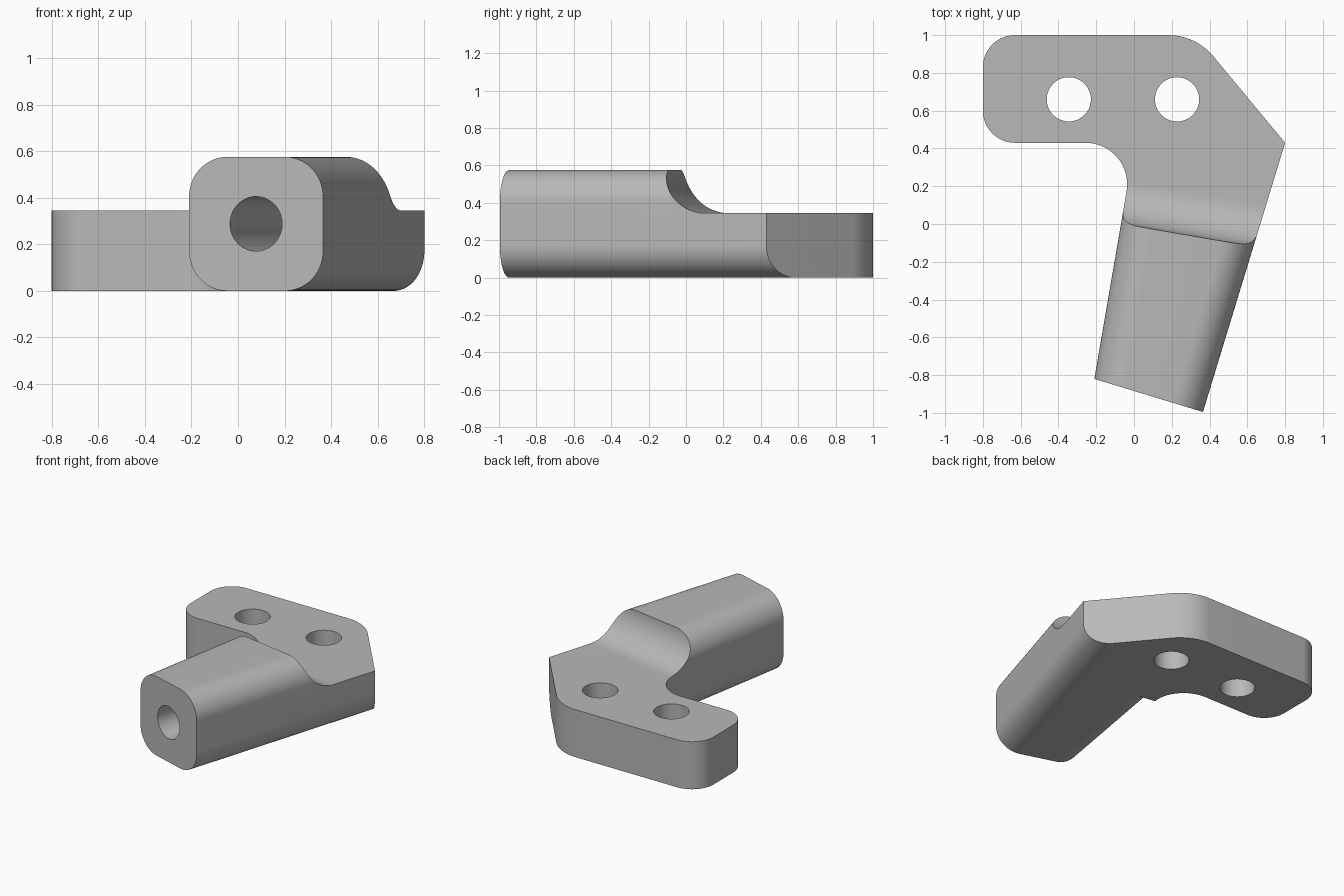
import bpy, bmesh
from math import sin, cos, pi, radians
from mathutils import Vector

cube = bpy.data.objects.get("Cube")
if cube:
    bpy.data.objects.remove(cube)

HEIGHT, PLATE, ROUND, SCOOP, HOLE = 0.575, 0.345, 0.17, 0.23, 0.117

grey = bpy.data.materials.new("light grey")
grey.use_nodes = True
colour = (0.48, 0.48, 0.48, 1)
grey.diffuse_color = colour
grey.node_tree.nodes["Principled BSDF"].inputs["Base Color"].default_value = colour


def prism(name, ring, sweep):
    """Solid made by sweeping a closed ring of 3D points."""
    bm = bmesh.new()
    face = bm.faces.new([bm.verts.new(p) for p in ring])
    new = bmesh.ops.extrude_face_region(bm, geom=[face])["geom"]
    bmesh.ops.translate(bm, vec=sweep, verts=[v for v in new if isinstance(v, bmesh.types.BMVert)])
    bmesh.ops.recalc_face_normals(bm, faces=bm.faces)
    mesh = bpy.data.meshes.new(name)
    bm.to_mesh(mesh)
    bm.free()
    mesh.materials.append(grey)
    obj = bpy.data.objects.new(name, mesh)
    bpy.context.collection.objects.link(obj)
    return obj


def rounded(corners, steps=20):
    """Outline with an arc of the given radius at each corner (x, y, radius)."""
    out = []
    for i, (x, y, r) in enumerate(corners):
        p = Vector((x, y))
        if not r:
            out.append(p)
            continue
        a = (Vector(corners[i - 1][:2]) - p).normalized()
        b = (Vector(corners[(i + 1) % len(corners)][:2]) - p).normalized()
        half = a.angle(b) / 2
        centre = p + (a + b).normalized() * r / sin(half)
        u = p + a * r * cos(half) / sin(half) - centre
        v = p + b * r * cos(half) / sin(half) - centre
        turn = u.angle(v)
        for k in range(steps + 1):
            t = k / steps
            out.append(centre + (u * sin((1 - t) * turn) + v * sin(t * turn)) / sin(turn))
    return out


# Plan of plate and tapered arm
left_front, right_front = Vector((-0.21, -0.82)), Vector((0.365, -0.995))
elbow, right_back = Vector((0.005, 0.43)), Vector((0.80, 0.43))
plan = rounded([(-0.80, 1.0, 0.17), (-0.80, 0.43, 0.17), (*elbow, 0.22),
                (*left_front, 0), (*right_front, 0), (*right_back, 0), (0.327, 1.0, 0.31)])
bracket = prism("angled_bracket", [(p.x, p.y, 0) for p in plan], (0, 0, HEIGHT))
cutters = []

# Scooped step from the arm down to the plate
along = (elbow - left_front).normalized()
across = Vector((along.y, -along.x, 0))
profile = [(SCOOP * (1 - cos(a)), HEIGHT - SCOOP * sin(a))
           for a in [k * pi / 48 for k in range(25)]]
profile += [(2, PLATE), (2, 1), (0, 1)]
start = Vector((0, -0.01, 0)) - across * 1.5
cutters.append(prism("step_cutter",
                     [start + Vector((along.x * s, along.y * s, z)) for s, z in profile],
                     across * 3))


def edge_cutter(name, a, b, side, top):
    """Rounds the lower or upper long edge from a to b; side is the inward direction."""
    d = (b - a).normalized()
    n = Vector((d.y, -d.x)) * side
    ring = [(ROUND * (1 - cos(t)), ROUND * (1 - sin(t)))
            for t in [k * pi / 40 for k in range(21)]]
    ring += [(ROUND, -0.1), (-0.1, -0.1), (-0.1, ROUND)]
    pts = [(a.x + n.x * u, a.y + n.y * u, HEIGHT - z if top else z) for u, z in ring]
    return prism(name, pts, (b.x - a.x, b.y - a.y, 0))


# Rounded long edges of the arm
tangent = elbow - along * 0.26
right_dir = (right_back - right_front).normalized()
for top in (False, True):
    cutters.append(edge_cutter("left_edge_cutter", left_front - along * 0.3, tangent, 1, top))
    cutters.append(edge_cutter("right_edge_cutter", right_front - right_dir * 0.3,
                               right_back + right_dir * 0.4, -1, top))

# Two holes through the plate
circle = [(HOLE * cos(k * pi / 32), HOLE * sin(k * pi / 32)) for k in range(64)]
for x in (-0.345, 0.228):
    cutters.append(prism("plate_hole_cutter", [(x + u, 0.66 + v, -0.1) for u, v in circle],
                         (0, 0, 1)))

# Deep blind hole in the arm's end
middle = (left_front + right_front) / 2 - right_dir * 0.1
end_dir = (right_front - left_front).normalized()
cutters.append(prism("end_hole_cutter",
                     [(middle.x + end_dir.x * u, middle.y + end_dir.y * u, HEIGHT / 2 + v)
                      for u, v in circle],
                     (right_dir.x * 0.95, right_dir.y * 0.95, 0)))

# Cut everything out of the body
bpy.ops.object.select_all(action="DESELECT")
bpy.context.view_layer.objects.active = bracket
bracket.select_set(True)
for cutter in cutters:
    cutter.hide_render = True
    mod = bracket.modifiers.new("cut", "BOOLEAN")
    mod.operation, mod.solver, mod.object = "DIFFERENCE", "EXACT", cutter
    bpy.ops.object.modifier_apply(modifier=mod.name)
    bpy.data.objects.remove(cutter)
bpy.ops.object.shade_smooth_by_angle(angle=radians(30))
